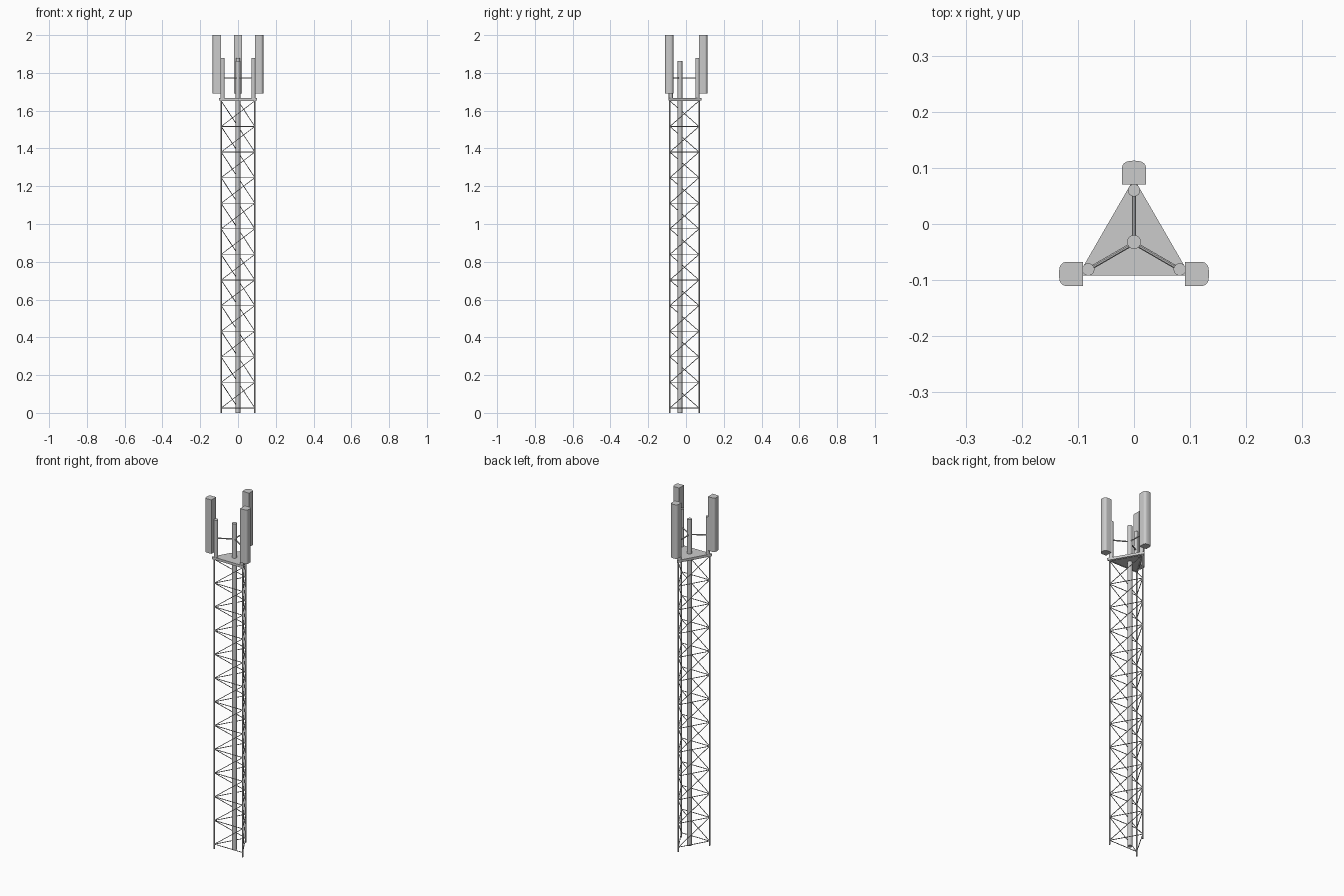
import bpy, bmesh
from math import cos, sin, pi, radians
from mathutils import Vector

if "Cube" in bpy.data.objects:
    bpy.data.objects.remove(bpy.data.objects["Cube"])

CY = -0.034                      # tower axis lies slightly in front of the origin
ANGLES = [210, 330, 90]          # front left, front right, back corners


def corner(i, r, z=0.0):
    a = radians(ANGLES[i % 3])
    return Vector((r * cos(a), CY + r * sin(a), z))


def finish(name, bm):
    bmesh.ops.recalc_face_normals(bm, faces=bm.faces)
    me = bpy.data.meshes.new(name)
    bm.to_mesh(me)
    bm.free()
    ob = bpy.data.objects.new(name, me)
    bpy.context.collection.objects.link(ob)
    return ob


def add_rod(bm, a, b, r, sides):
    d = b - a
    new = bmesh.ops.create_cone(bm, cap_ends=True, segments=sides,
                                radius1=r, radius2=r, depth=d.length)
    rot = Vector((0, 0, 1)).rotation_difference(d).to_matrix()
    bmesh.ops.rotate(bm, verts=new['verts'], cent=(0, 0, 0), matrix=rot)
    bmesh.ops.translate(bm, verts=new['verts'], vec=(a + b) / 2)


def rods(name, pairs, r, sides=8):
    bm = bmesh.new()
    for a, b in pairs:
        add_rod(bm, a, b, r, sides)
    return finish(name, bm)


def prism(name, outline, z0, z1):
    bm = bmesh.new()
    f = bm.faces.new([bm.verts.new((x, y, z0)) for x, y in outline])
    ext = bmesh.ops.extrude_face_region(bm, geom=[f], use_keep_orig=True)
    vs = [g for g in ext['geom'] if isinstance(g, bmesh.types.BMVert)]
    bmesh.ops.translate(bm, verts=vs, vec=(0, 0, z1 - z0))
    return finish(name, bm)


# Lattice: three legs, level rails and one diagonal per face and bay
LEG_R, BAYS, Z0, STEP = 0.103, 12, 0.026, 0.1355
rods("tower_legs", [(corner(i, LEG_R), corner(i, LEG_R, 1.66)) for i in range(3)], 0.0038)
rails, diagonals = [], []
for k in range(BAYS + 1):
    z = Z0 + k * STEP
    for i in range(3):
        rails.append((corner(i, LEG_R, z), corner(i + 1, LEG_R, z)))
        if k < BAYS:
            diagonals.append((corner(i, LEG_R, z), corner(i + 1, LEG_R, z + STEP)))
rods("horizontal_braces", rails, 0.002, 6)
rods("diagonal_braces", diagonals, 0.002, 6)

# Central pole running through the platform
rods("central_pole", [(Vector((0, CY + 0.002, 0)), Vector((0, CY + 0.002, 1.863)))], 0.0125, 16)

# Triangular platform
prism("platform", [corner(i, 0.115).xy for i in range(3)], 1.653, 1.667)

# Antenna mounting pipes and their struts
rods("mounting_pipes", [(corner(i, 0.094, 1.655), corner(i, 0.094, 1.88)) for i in range(3)],
     0.011, 16)
rods("mounting_struts", [(Vector((0, CY, 1.773)), corner(i, 0.094, 1.773)) for i in range(3)],
     0.0035)

# Panel antennas: flat back, rounded and slightly crowned front
half, length, rad, crown = 0.0215, 0.043, 0.013, 0.001
right = [(half, 0.0)]
for k in range(7):
    t = k / 6 * pi / 2 * 0.95
    right.append((half - rad + rad * cos(t), length - rad - crown + rad * sin(t)))
profile = right + [(0, length)] + [(-x, y) for x, y in reversed(right)]
for name, base, ang in (("back_antenna", (0, 0.070), 0),
                        ("left_antenna", (-0.091, -0.089), 90),
                        ("right_antenna", (0.091, -0.089), -90)):
    c, s = cos(radians(ang)), sin(radians(ang))
    prism(name, [(base[0] + c * x - s * y, base[1] + s * x + c * y) for x, y in profile],
          1.692, 2.0)

# Smooth the round parts while keeping the hard edges
for ob in list(bpy.context.collection.objects):
    bpy.ops.object.select_all(action='DESELECT')
    ob.select_set(True)
    bpy.context.view_layer.objects.active = ob
    if ob.name != "platform":
        bpy.ops.object.shade_smooth_by_angle(angle=radians(20 if "braces" not in ob.name else 65))
